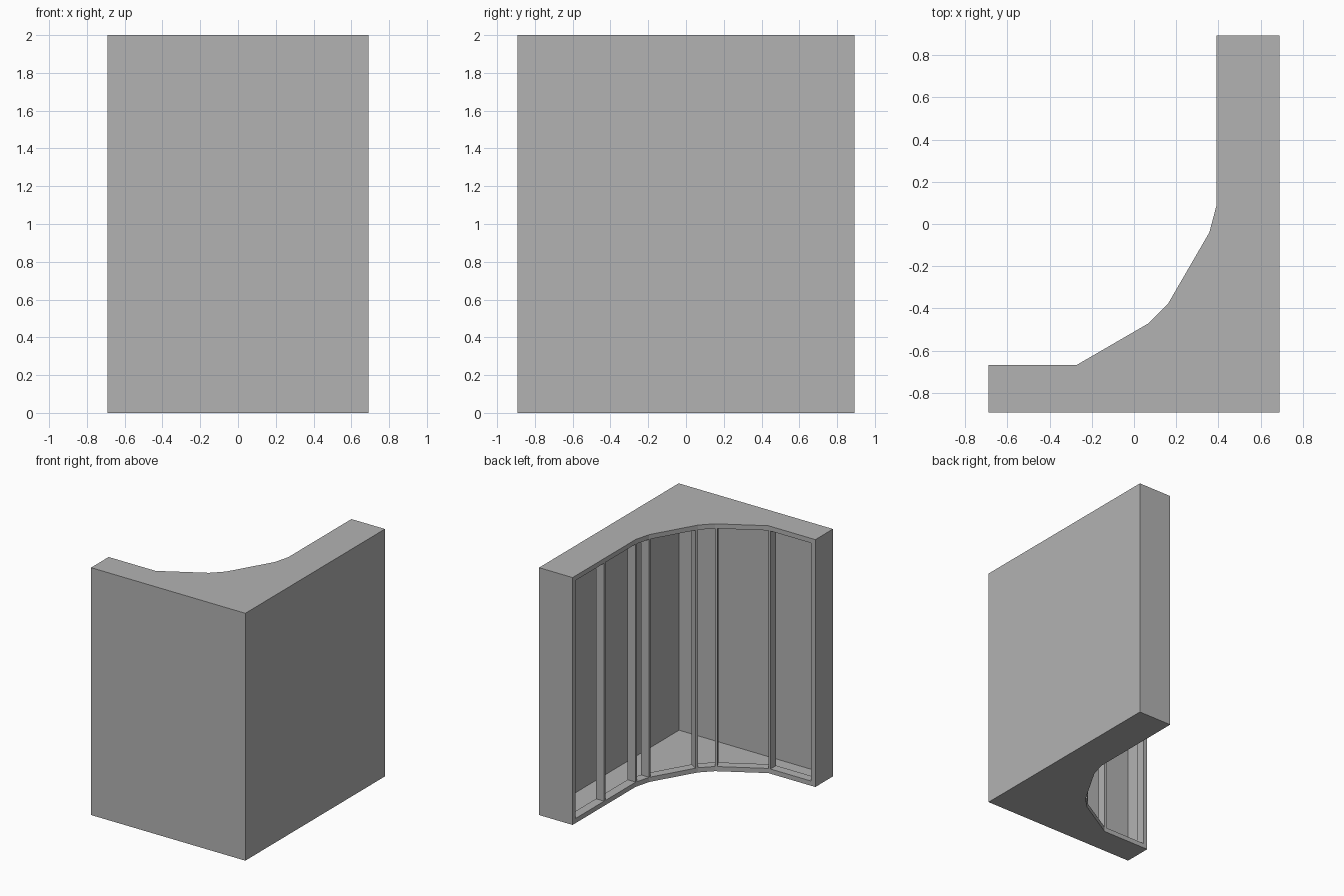
import bpy
import bmesh
from mathutils import Vector

cube = bpy.data.objects.get("Cube")
if cube:
    bpy.data.objects.remove(cube, do_unlink=True)

HEIGHT = 2.0
SKIN = 0.012      # sheet thickness
RAIL = 0.026      # edge rail height
STUD = 0.018      # upright thickness
DEPTH = 0.073     # rail and upright depth
X, Y = 0.69, 0.892

grey = bpy.data.materials.new("plain_grey")
grey.use_nodes = True
color = (0.45, 0.45, 0.45, 1.0)
grey.diffuse_color = color
grey.node_tree.nodes["Principled BSDF"].inputs["Base Color"].default_value = color


def prism(name, outline, z0, z1):
    """Extrude a flat outline from z0 to z1."""
    bm = bmesh.new()
    face = bm.faces.new([bm.verts.new((p[0], p[1], z0)) for p in outline])
    top = bmesh.ops.extrude_face_region(bm, geom=[face])["geom"]
    verts = [v for v in top if isinstance(v, bmesh.types.BMVert)]
    bmesh.ops.translate(bm, verts=verts, vec=(0, 0, z1 - z0))
    bmesh.ops.recalc_face_normals(bm, faces=bm.faces)
    mesh = bpy.data.meshes.new(name)
    bm.to_mesh(mesh)
    bm.free()
    mesh.materials.append(grey)
    obj = bpy.data.objects.new(name, mesh)
    bpy.context.collection.objects.link(obj)
    return obj


def box(name, x0, x1, y0, y1, z0, z1):
    return prism(name, [(x0, y0), (x1, y0), (x1, y1), (x0, y1)], z0, z1)


# Faceted open side, from the rear end to the front end
edge = [Vector(p) for p in [(0.39, Y), (0.39, 0.085), (0.357, -0.04), (0.16, -0.38),
                            (0.07, -0.47), (-0.27, -0.667), (-X, -0.667)]]


def inward(i):
    """Unit normal of edge segment i, pointing into the body."""
    d = (edge[i + 1] - edge[i]).normalized()
    return Vector((-d.y, d.x))


# Mitred inner line of the edge rails
inner = []
last = len(edge) - 1
for i, p in enumerate(edge):
    a, b = inward(max(i - 1, 0)), inward(min(i, last - 1))
    inner.append(p + (a + b) * DEPTH / (1 + a.dot(b)))

# Floor, roof and the rails along their faceted edges
body = [(-X, -Y), (X, -Y), (X, Y)] + edge
rail = edge + inner[::-1]
prism("floor_panel", body, 0, SKIN)
prism("roof_panel", body, HEIGHT - SKIN, HEIGHT)
prism("floor_rail", rail, SKIN, SKIN + RAIL)
prism("roof_rail", rail, HEIGHT - SKIN - RAIL, HEIGHT - SKIN)

# Outer walls and narrow end walls
z0, z1 = SKIN, HEIGHT - SKIN
box("front_wall", -X, X, -Y, -Y + SKIN, z0, z1)
box("left_wall", X - SKIN, X, -Y + SKIN, Y, z0, z1)
box("rear_end_wall", 0.39, X - SKIN, Y - SKIN, Y, z0, z1)
box("right_end_wall", -X, -X + SKIN, -Y + SKIN, -0.667, z0, z1)

# Uprights: start point, run direction and depth direction
z0, z1 = SKIN + RAIL, HEIGHT - SKIN - RAIL


def upright(name, start, run, depth, thickness=STUD):
    a, b = run * thickness, depth * DEPTH
    prism(name, [start, start + a, start + a + b, start + b], z0, z1)


def run_of(i):
    return (edge[i + 1] - edge[i]).normalized()


upright("rear_end_upright", edge[0] + run_of(0) * SKIN, run_of(0), inward(0), RAIL)
upright("right_end_upright", edge[last] - run_of(last - 1) * SKIN,
        -run_of(last - 1), inward(last - 1), RAIL)
upright("middle_upright", (edge[0] + edge[1]) / 2, run_of(0), inward(0))
for i, segment in [(1, 0), (2, 0), (3, 2), (4, 4), (5, 5)]:
    sign = -1 if i == 3 else 1
    upright(f"corner_upright_{i}", edge[i], run_of(segment) * sign, inward(segment))
